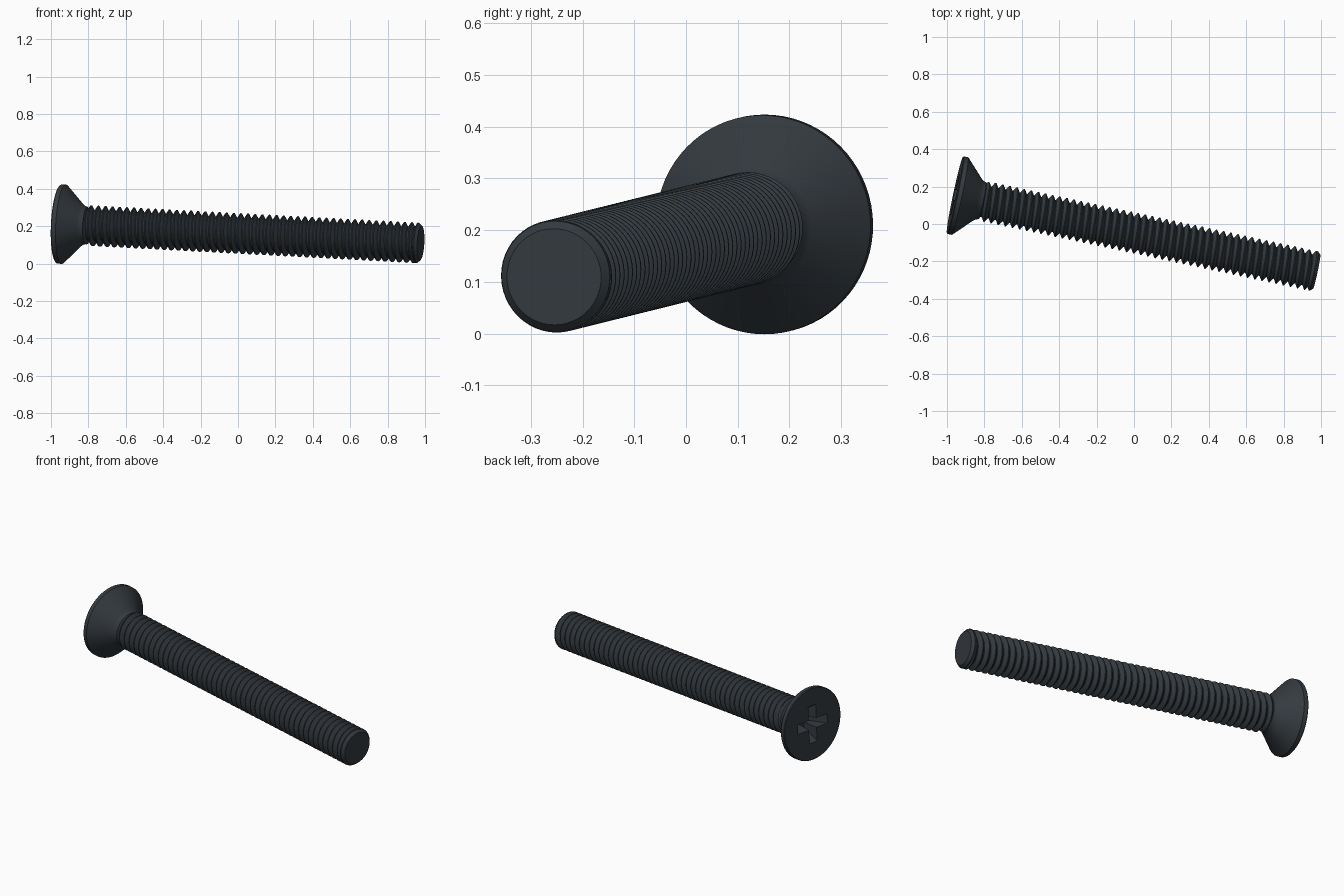
import bpy, bmesh
from math import cos, sin, pi
from mathutils import Matrix, Vector

cube = bpy.data.objects.get("Cube")
if cube:
    bpy.data.objects.remove(cube, do_unlink=True)

# Screw axis runs from the centre of the head face to the centre of the tip
HEAD = Vector((-0.957, 0.155, 0.212))
TIP = Vector((0.977, -0.255, 0.11))
LENGTH = (TIP - HEAD).length
AXIS = (TIP - HEAD).normalized()
UP = (Vector((0, 0, 1)) - AXIS * AXIS.z).normalized()
SIDE = UP.cross(AXIS)
FRAME = Matrix.Translation(HEAD) @ Matrix((SIDE, UP, AXIS)).transposed().to_4x4()

steel = bpy.data.materials.new("dark_steel")
steel.use_nodes = True
COLOUR = (0.035, 0.043, 0.051, 1)
steel.diffuse_color = COLOUR
steel.node_tree.nodes["Principled BSDF"].inputs["Base Color"].default_value = COLOUR


def make_object(name, bm):
    bmesh.ops.remove_doubles(bm, verts=bm.verts, dist=1e-5)
    bmesh.ops.dissolve_degenerate(bm, edges=bm.edges, dist=1e-5)
    bmesh.ops.recalc_face_normals(bm, faces=bm.faces)
    mesh = bpy.data.meshes.new(name)
    bm.to_mesh(mesh)
    bm.free()
    obj = bpy.data.objects.new(name, mesh)
    mesh.materials.append(steel)
    obj.matrix_world = FRAME
    bpy.context.collection.objects.link(obj)
    return obj


def activate(obj):
    bpy.ops.object.select_all(action='DESELECT')
    obj.select_set(True)
    bpy.context.view_layer.objects.active = obj


def smooth(obj):
    activate(obj)
    bpy.ops.object.shade_smooth_by_angle(angle=pi / 7)


def bridge(bm, rows):
    for a, b in zip(rows, rows[1:]):
        for j in range(len(a) - 1):
            bm.faces.new((a[j], a[j + 1], b[j + 1], b[j]))


def polar(bm, radius, turn, along):
    return bm.verts.new((radius * cos(turn), radius * sin(turn), along))


def lathe(name, profile, sides=72):
    bm = bmesh.new()
    rows = [[polar(bm, r, 2 * pi * i / sides, s) for r, s in profile]
            for i in range(sides + 1)]
    bridge(bm, rows)
    return make_object(name, bm)


# Countersunk head
head = lathe("countersunk_head", [
    (0, 0), (0.208, 0), (0.212, 0.004), (0.212, 0.027), (0.208, 0.032),
    (0.115, 0.122), (0.105, 0.135), (0.1, 0.15), (0.08, 0.16), (0, 0.16)])


# Tapered cross recess
def cross_ring(bm, arm, half, along):
    corner = [(arm, -half), (arm, half), (half, half)]
    ring = []
    for quarter in range(4):
        turn = Matrix.Rotation(quarter * pi / 2, 2)
        for point in corner:
            p = turn @ Vector(point)
            ring.append(bm.verts.new((p.x, p.y, along)))
    return ring


bm = bmesh.new()
top = cross_ring(bm, 0.116, 0.029, -0.01)
bottom = cross_ring(bm, 0.05, 0.02, 0.095)
bm.faces.new(top)
bm.faces.new(bottom)
bridge(bm, [top + top[:1], bottom + bottom[:1]])
cutter = make_object("recess_cutter", bm)
cutter.hide_render = True
cut = head.modifiers.new("recess", 'BOOLEAN')
cut.operation = 'DIFFERENCE'
cut.solver = 'EXACT'
cut.object = cutter
activate(head)
bpy.ops.object.modifier_apply(modifier=cut.name)
bpy.data.objects.remove(cutter, do_unlink=True)
smooth(head)

# Helical thread swept as one continuous tooth
PITCH, ROOT, CREST, SIDES = 0.039, 0.085, 0.109, 48
TOOTH = [(0, ROOT), (0.1, ROOT), (0.49, CREST), (0.61, CREST), (1, ROOT)]
START, END = 0.14, LENGTH - 0.02
bm = bmesh.new()
rows = []
for i in range(int(((END - START) / PITCH + 2) * SIDES)):
    row = []
    for offset, radius in TOOTH:
        along = START + PITCH * (i / SIDES + offset - 1)
        along = min(max(along, START), END)
        limit = ROOT + 0.01 + (along - START) * 0.5
        row.append(polar(bm, min(radius, limit), 2 * pi * i / SIDES, along))
    rows.append(row)
bridge(bm, rows)
smooth(make_object("threaded_shank", bm))

# Chamfered tip
smooth(lathe("chamfered_tip", [
    (0, LENGTH), (0.093, LENGTH), (0.107, LENGTH - 0.015),
    (0.107, LENGTH - 0.02), (ROOT, LENGTH - 0.035), (0, LENGTH - 0.035)]))
